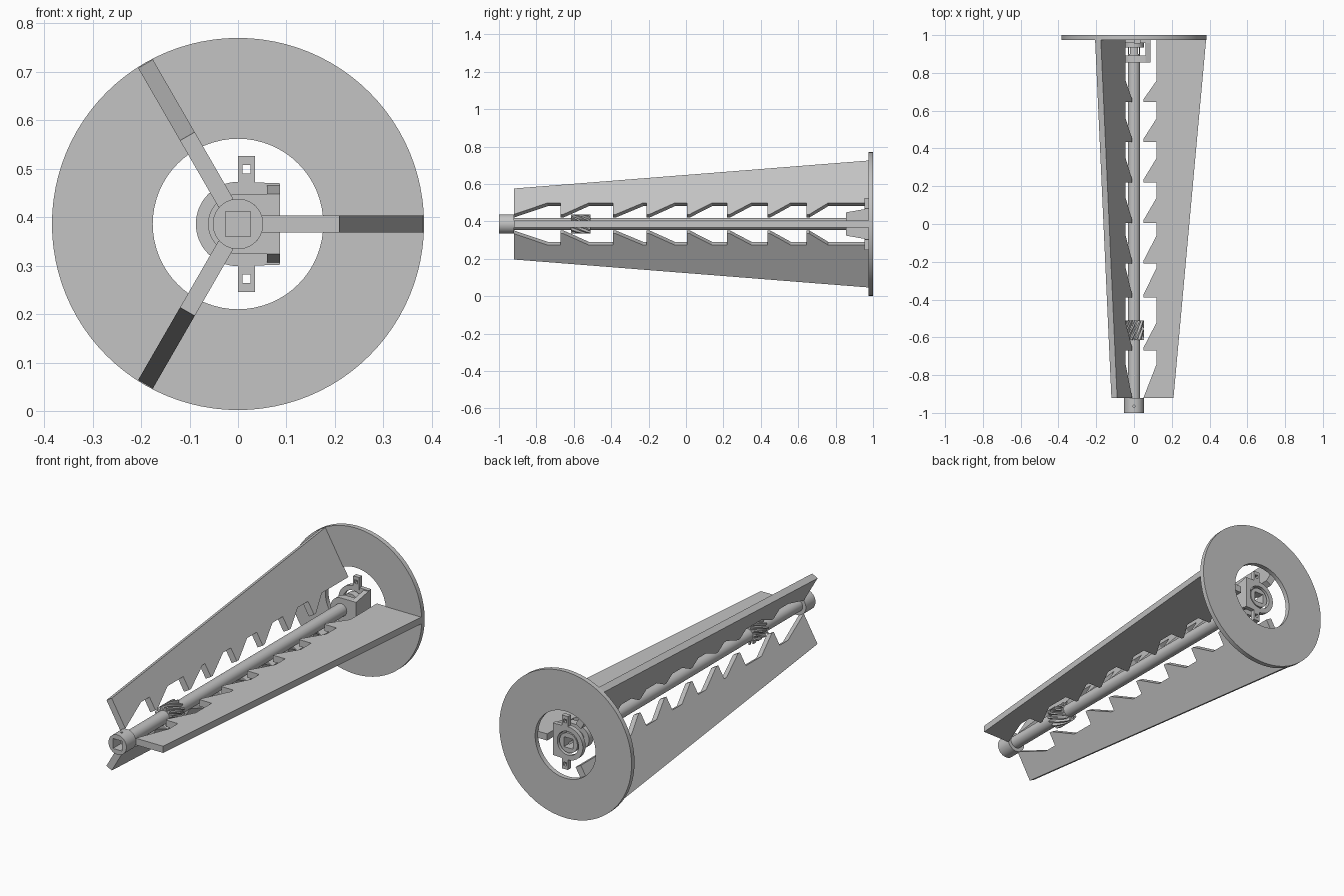
import bpy, bmesh, math
from mathutils import Vector, Matrix

cube = bpy.data.objects.get("Cube")
if cube:
    bpy.data.objects.remove(cube, do_unlink=True)

AXIS_Z = 0.386
grey = bpy.data.materials.new("light_grey")
grey.use_nodes = True
grey.diffuse_color = (0.55, 0.55, 0.55, 1)
grey.node_tree.nodes["Principled BSDF"].inputs["Base Color"].default_value = (0.55, 0.55, 0.55, 1)


def finish(name, bm):
    """Turn a bmesh built around the shaft axis into an object."""
    bmesh.ops.recalc_face_normals(bm, faces=bm.faces)
    bmesh.ops.translate(bm, verts=bm.verts, vec=(0, 0, AXIS_Z))
    mesh = bpy.data.meshes.new(name)
    bm.to_mesh(mesh)
    bm.free()
    mesh.materials.append(grey)
    obj = bpy.data.objects.new(name, mesh)
    bpy.context.collection.objects.link(obj)
    return obj


def prism(name, points, vec, turn=0):
    """Extrude a closed outline along vec, then turn it about the axis."""
    bm = bmesh.new()
    face = bm.faces.new([bm.verts.new(p) for p in points])
    out = bmesh.ops.extrude_face_region(bm, geom=[face])
    moved = [v for v in out["geom"] if isinstance(v, bmesh.types.BMVert)]
    bmesh.ops.translate(bm, verts=moved, vec=vec)
    bmesh.ops.rotate(bm, verts=bm.verts, matrix=Matrix.Rotation(-turn, 3, "Y"))
    return finish(name, bm)


def plate(name, outline, y0, y1):
    return prism(name, [(x, y0, z) for x, z in outline], (0, y1 - y0, 0))


def arc(r, start=0, end=360, n=64):
    full = end - start == 360
    steps = n if full else n + 1
    angles = [math.radians(start + (end - start) * i / n) for i in range(steps)]
    return [(r * math.cos(a), r * math.sin(a)) for a in angles]


def rect(x0, x1, z0, z1):
    return [(x0, z0), (x1, z0), (x1, z1), (x0, z1)]


def cut(obj, *cutters):
    for c in cutters:
        mod = obj.modifiers.new("cut", "BOOLEAN")
        mod.operation, mod.solver, mod.object = "DIFFERENCE", "EXACT", c
        bpy.context.view_layer.objects.active = obj
        bpy.ops.object.modifier_apply(modifier=mod.name)
        bpy.data.objects.remove(c, do_unlink=True)


def smooth(obj):
    bpy.ops.object.select_all(action="DESELECT")
    obj.select_set(True)
    bpy.context.view_layer.objects.active = obj
    bpy.ops.object.shade_smooth_by_angle(angle=math.radians(30))


# Large end ring
ring = plate("end_ring", arc(0.384, n=96), 0.975, 1.0)
cut(ring, plate("ring_hole", arc(0.176), 0.9, 1.1))

# Three tapered fins with a toothed inner edge
TIP, GAP, HALF = 0.05, 0.12, 0.0175
teeth = [(-0.92, -0.74, -0.67), (-0.655, -0.52, -0.39), (-0.375, -0.23, -0.21),
         (-0.195, -0.06, 0.005), (0.02, 0.14, 0.22), (0.235, 0.35, 0.435),
         (0.45, 0.56, 0.645), (0.66, 0.76, 0.98)]
edge = []
for start, slope_end, stop in teeth:
    edge += [(TIP, start), (GAP, slope_end), (GAP, stop), (TIP, stop)]
edge.pop()
edge += [(0.382, 0.98), (0.209, -0.92)]
for i, label in enumerate(("left", "upper", "lower")):
    prism(label + "_fin", [(r, y, -HALF) for r, y in edge], (0, 0, 2 * HALF),
          math.radians(120 * i))

# Shaft with a socketed front collar and rear collar
S = 0.026
shaft = plate("shaft", arc(0.033, n=40), -0.925, 0.965)
front_collar = plate("front_collar", arc(0.052), -1.0, -0.92)
pin = prism("pin_hole", [(x, y - 0.965, 0) for x, y in arc(0.006, n=16)], (0, 0, 0.1))
cut(front_collar, plate("front_socket", rect(-S, S, -S, S), -1.1, -0.935), pin)
rear_collar = plate("rear_collar", arc(0.052), 0.935, 0.975)
cut(rear_collar, plate("rear_socket", rect(-S, S, -S, S), 0.9, 1.1))
cut(shaft, plate("shaft_socket", rect(-S, S, -S, S), 0.9, 1.1))

# Helical gear on the shaft
bm = bmesh.new()
TEETH, LAYERS = 12, 8
layers = []
for j in range(LAYERS + 1):
    t = j / LAYERS
    loop = []
    for k in range(TEETH):
        for frac, r in ((0, 0.037), (0.35, 0.037), (0.5, 0.052), (0.85, 0.052)):
            a = (k + frac) * math.tau / TEETH - 1.1 * t
            loop.append(bm.verts.new((r * math.cos(a), -0.615 + 0.105 * t, r * math.sin(a))))
    layers.append(loop)
for low, high in zip(layers, layers[1:]):
    for k in range(len(low)):
        n = (k + 1) % len(low)
        bm.faces.new((low[k], low[n], high[n], high[k]))
bm.faces.new(layers[0])
bm.faces.new(layers[-1])
gear = finish("helical_gear", bm)

# Rear bracket: back plate, front plate and a tapered side arm
back = plate("bracket_back_plate", arc(0.087, 90, 270, 32) + [(0.087, -0.084), (0.087, 0.084)],
             0.957, 0.98)
cut(back, plate("back_hole", arc(0.062), 0.9, 1.1))
front = plate("bracket_front_plate", arc(0.062, 90, 270, 32) + [(0.087, -0.062), (0.087, 0.062)],
              0.855, 0.893)
prism("bracket_arm", [(0.06, 0.855, -0.062), (0.06, 0.855, 0.062),
                      (0.06, 0.98, 0.084), (0.06, 0.98, -0.084)], (0.027, 0, 0))

# Lugs with square holes above and below the bracket
for sign, label in ((1, "upper"), (-1, "lower")):
    lug = plate(label + "_lug", rect(0, 0.035, sign * 0.075, sign * 0.14), 0.955, 0.98)
    cut(lug, plate("lug_hole", rect(0.009, 0.026, sign * 0.104, sign * 0.122), 0.9, 1.1))

for obj in (ring, shaft, front_collar, rear_collar, gear, back, front):
    smooth(obj)
